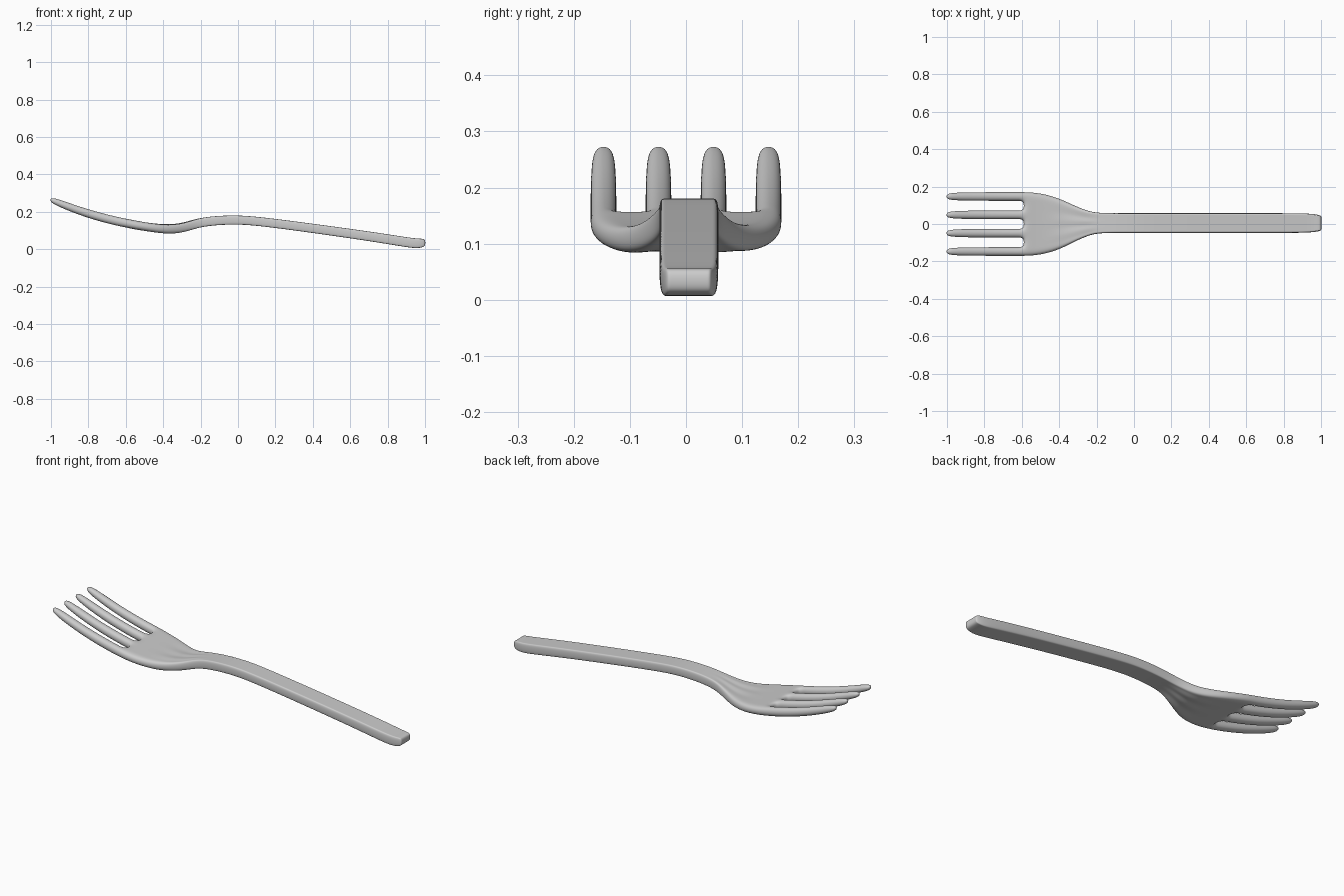
import bpy
import bmesh

cube = bpy.data.objects.get("Cube")
if cube:
    bpy.data.objects.remove(cube)

steel = bpy.data.materials.new("satin grey")
steel.use_nodes = True
grey = (0.6, 0.6, 0.6, 1)
steel.diffuse_color = grey
steel.node_tree.nodes["Principled BSDF"].inputs["Base Color"].default_value = grey

# Lengthwise stations: x, centre height, thickness, half width, handle blend
STATIONS = [
    (-1.004, 0.264, 0.020, 0.172, 0), (-0.98, 0.256, 0.038, 0.172, 0),
    (-0.92, 0.232, 0.046, 0.172, 0), (-0.80, 0.189, 0.050, 0.172, 0),
    (-0.68, 0.157, 0.051, 0.172, 0), (-0.62, 0.144, 0.051, 0.172, 0),
    (-0.59, 0.138, 0.049, 0.172, 0), (-0.54, 0.128, 0.047, 0.171, 0),
    (-0.46, 0.115, 0.046, 0.158, 0), (-0.38, 0.107, 0.047, 0.129, 0.1),
    (-0.31, 0.112, 0.048, 0.093, 0.4), (-0.25, 0.129, 0.049, 0.068, 0.7),
    (-0.20, 0.143, 0.049, 0.055, 1), (-0.12, 0.154, 0.049, 0.053, 1),
    (0.00, 0.158, 0.048, 0.053, 1), (0.12, 0.149, 0.048, 0.053, 1),
    (0.40, 0.112, 0.049, 0.053, 1), (0.70, 0.070, 0.051, 0.053, 1),
    (0.88, 0.041, 0.053, 0.053, 1), (0.95, 0.031, 0.053, 0.050, 1),
    (0.985, 0.033, 0.047, 0.045, 1), (1.002, 0.035, 0.036, 0.039, 1),
]
HEAD_LINES = (-1, -0.71, -0.43, -0.14, 0.14, 0.43, 0.71, 1)
HANDLE_LINES = (-1, -0.8, -0.45, -0.15, 0.15, 0.45, 0.8, 1)
ROOT = 6          # station where the gaps between tines end
TIP_SCALE = {0: 0.45, 1: 0.8, 2: 0.95}


def across(row, col):
    """Sideways position of one lengthwise line at a station."""
    _, _, _, half, blend = STATIONS[row]
    y = half * (HEAD_LINES[col] * (1 - blend) + HANDLE_LINES[col] * blend)
    if row in TIP_SCALE:
        pair = col - col % 2
        middle = half * (HEAD_LINES[pair] + HEAD_LINES[pair + 1]) / 2
        y = middle + (y - middle) * TIP_SCALE[row]
    return y + 0.005 * blend


def filled(row, col):
    if not (0 <= row < len(STATIONS) - 1 and 0 <= col < 7):
        return False
    return row >= ROOT or col % 2 == 0


# One continuous cage: tines, bowl, neck and handle
bm = bmesh.new()
verts = {}
for r, (x, z, thick, half, blend) in enumerate(STATIONS):
    for c in range(8):
        y = across(r, c)
        # Shallow flutes where the bowl narrows into the neck
        flute = 0.003 * (-1) ** c if 0 < blend < 1 and 0 < c < 7 else 0
        for side in (-1, 1):
            verts[r, c, side] = bm.verts.new((x, y, z + side * thick / 2 + flute))

for r in range(len(STATIONS) - 1):
    for c in range(7):
        if not filled(r, c):
            continue
        ring = [(r, c), (r + 1, c), (r + 1, c + 1), (r, c + 1)]
        bm.faces.new([verts[k + (1,)] for k in ring])
        bm.faces.new([verts[k + (-1,)] for k in reversed(ring)])
        # Wall wherever the neighbouring cell is open
        beside = [(r, c - 1), (r + 1, c), (r, c + 1), (r - 1, c)]
        for i, cell in enumerate(beside):
            if not filled(*cell):
                a, b = ring[i], ring[(i + 1) % 4]
                bm.faces.new([verts[a + (-1,)], verts[b + (-1,)],
                              verts[b + (1,)], verts[a + (1,)]])

bmesh.ops.recalc_face_normals(bm, faces=bm.faces)
mesh = bpy.data.meshes.new("fork")
bm.to_mesh(mesh)
bm.free()
mesh.materials.append(steel)
fork = bpy.data.objects.new("fork", mesh)
bpy.context.collection.objects.link(fork)

# Rounded, smooth surface
mesh.shade_smooth()
subdivision = fork.modifiers.new("rounding", 'SUBSURF')
subdivision.levels = 3
subdivision.render_levels = 3
